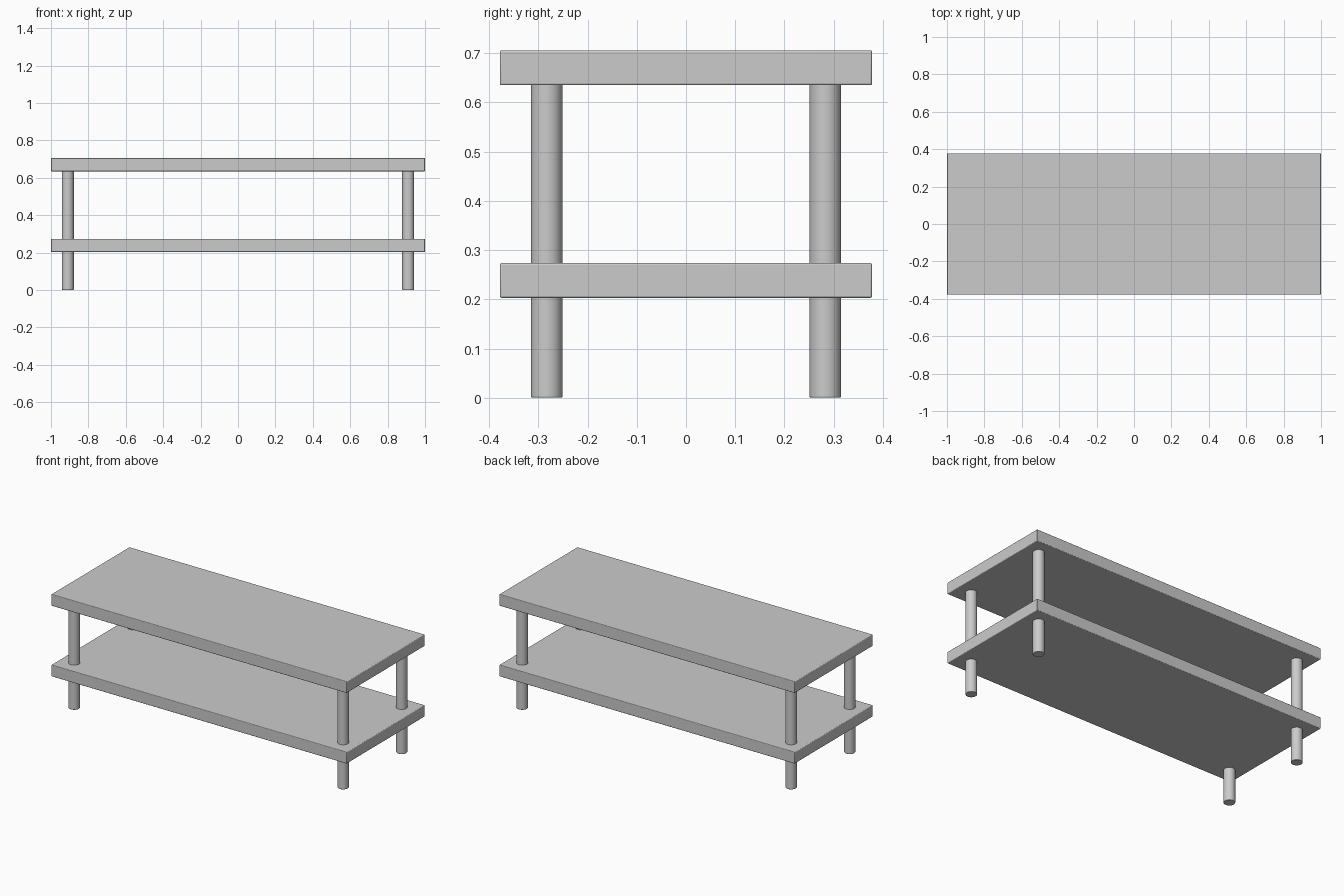
import bpy, math

if "Cube" in bpy.data.objects:
    bpy.data.objects.remove(bpy.data.objects["Cube"])

LENGTH, DEPTH, THICK = 2.0, 0.756, 0.071
LEG_X, LEG_Y, LEG_R = 0.91, 0.283, 0.032


def finish(obj, name, bevel):
    obj.name = name
    mod = obj.modifiers.new("soft_edges", 'BEVEL')
    mod.width = bevel
    mod.segments = 3
    mod.limit_method = 'ANGLE'
    mod.angle_limit = math.radians(40)
    bpy.ops.object.shade_smooth_by_angle(angle=math.radians(35))


def board(name, z_bottom):
    bpy.ops.mesh.primitive_cube_add(size=1, location=(0, 0, z_bottom + THICK / 2))
    obj = bpy.context.object
    obj.scale = (LENGTH, DEPTH, THICK)
    bpy.ops.object.transform_apply(location=False, rotation=False, scale=True)
    finish(obj, name, 0.004)


def leg(name, x, y, z0, z1):
    bpy.ops.mesh.primitive_cylinder_add(vertices=32, radius=LEG_R, depth=z1 - z0,
                                        location=(x, y, (z0 + z1) / 2))
    finish(bpy.context.object, name, 0.003)


# Table top and lower shelf
board("table_top", 0.635)
board("lower_shelf", 0.203)

# Round legs: a foot below the shelf and a post above it at each corner
for side, sx in (("left", -1), ("right", 1)):
    for end, sy in (("front", -1), ("back", 1)):
        x, y = sx * LEG_X, sy * LEG_Y
        leg(f"{end}_{side}_foot", x, y, 0.0, 0.207)
        leg(f"{end}_{side}_post", x, y, 0.270, 0.639)
